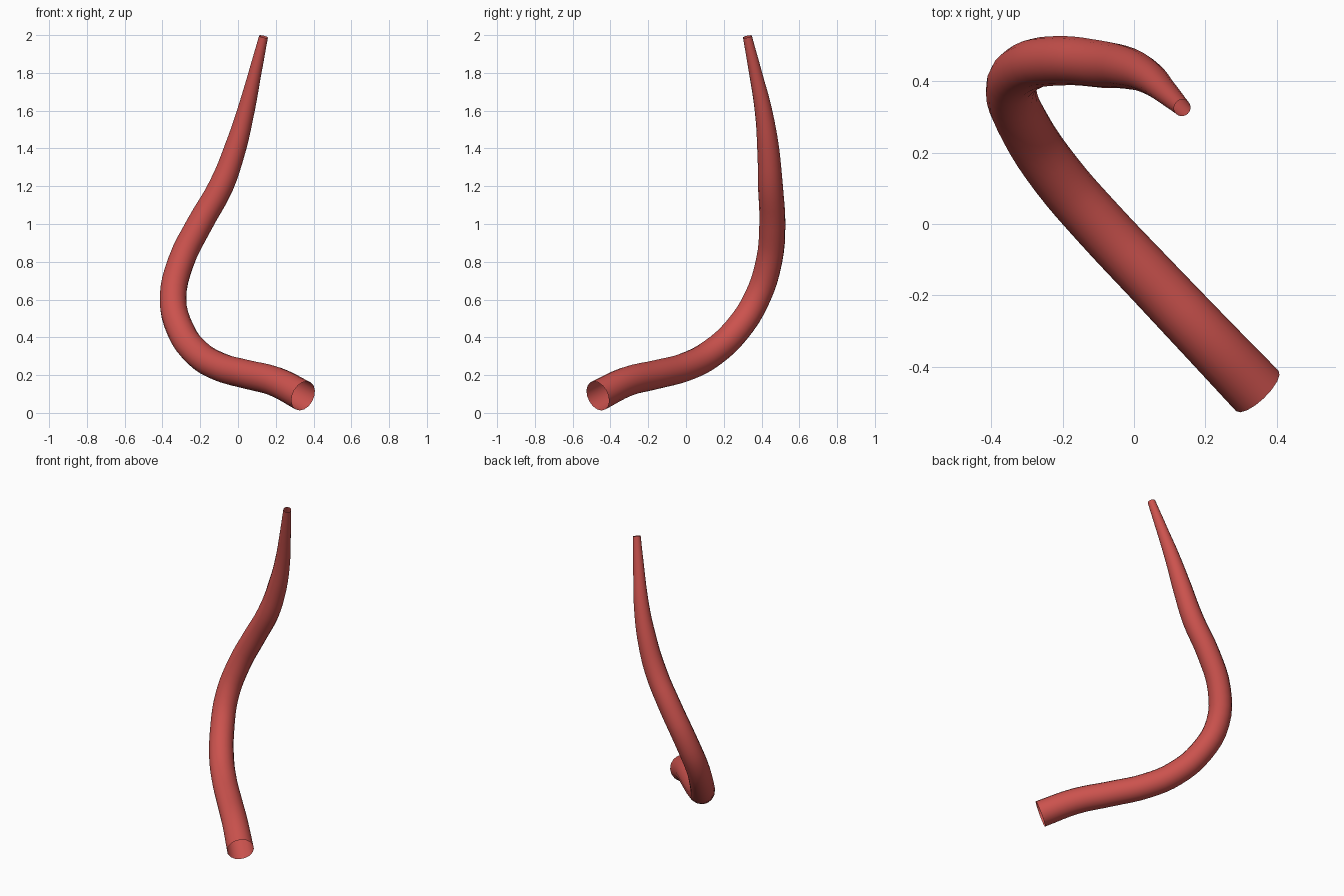
import bpy

if "Cube" in bpy.data.objects:
    bpy.data.objects.remove(bpy.data.objects["Cube"])

# Centre line of the tube: x, y, z, radius
path = [
    (0.345, -0.467, 0.090, 0.082),
    (0.200, -0.315, 0.165, 0.079),
    (0.050, -0.157, 0.203, 0.077),
    (-0.100, 0.002, 0.245, 0.076),
    (-0.215, 0.135, 0.315, 0.075),
    (-0.305, 0.270, 0.440, 0.073),
    (-0.344, 0.375, 0.605, 0.071),
    (-0.302, 0.439, 0.800, 0.070),
    (-0.203, 0.457, 1.000, 0.069),
    (-0.090, 0.447, 1.200, 0.066),
    (-0.015, 0.435, 1.400, 0.058),
    (0.042, 0.410, 1.600, 0.046),
    (0.090, 0.368, 1.800, 0.034),
    (0.135, 0.325, 1.992, 0.024),
]

red = bpy.data.materials.new("red")
red.diffuse_color = (0.60, 0.085, 0.075, 1.0)
red.use_nodes = True
red.node_tree.nodes["Principled BSDF"].inputs["Base Color"].default_value = red.diffuse_color

# Smooth tapering tube, open at both ends
curve = bpy.data.curves.new("tapered_tube", 'CURVE')
curve.dimensions = '3D'
curve.resolution_u = 4
curve.bevel_depth = 1.0
curve.bevel_resolution = 6
curve.use_fill_caps = False
spline = curve.splines.new('BEZIER')
spline.bezier_points.add(len(path) - 1)
for point, (x, y, z, r) in zip(spline.bezier_points, path):
    point.co = (x, y, z)
    point.radius = r
    point.handle_left_type = point.handle_right_type = 'AUTO'
curve.materials.append(red)

tube = bpy.data.objects.new("tapered_tube", curve)
bpy.context.collection.objects.link(tube)
bpy.context.view_layer.objects.active = tube
tube.select_set(True)
bpy.ops.object.convert(target='MESH')
bpy.ops.object.shade_smooth_by_angle()
